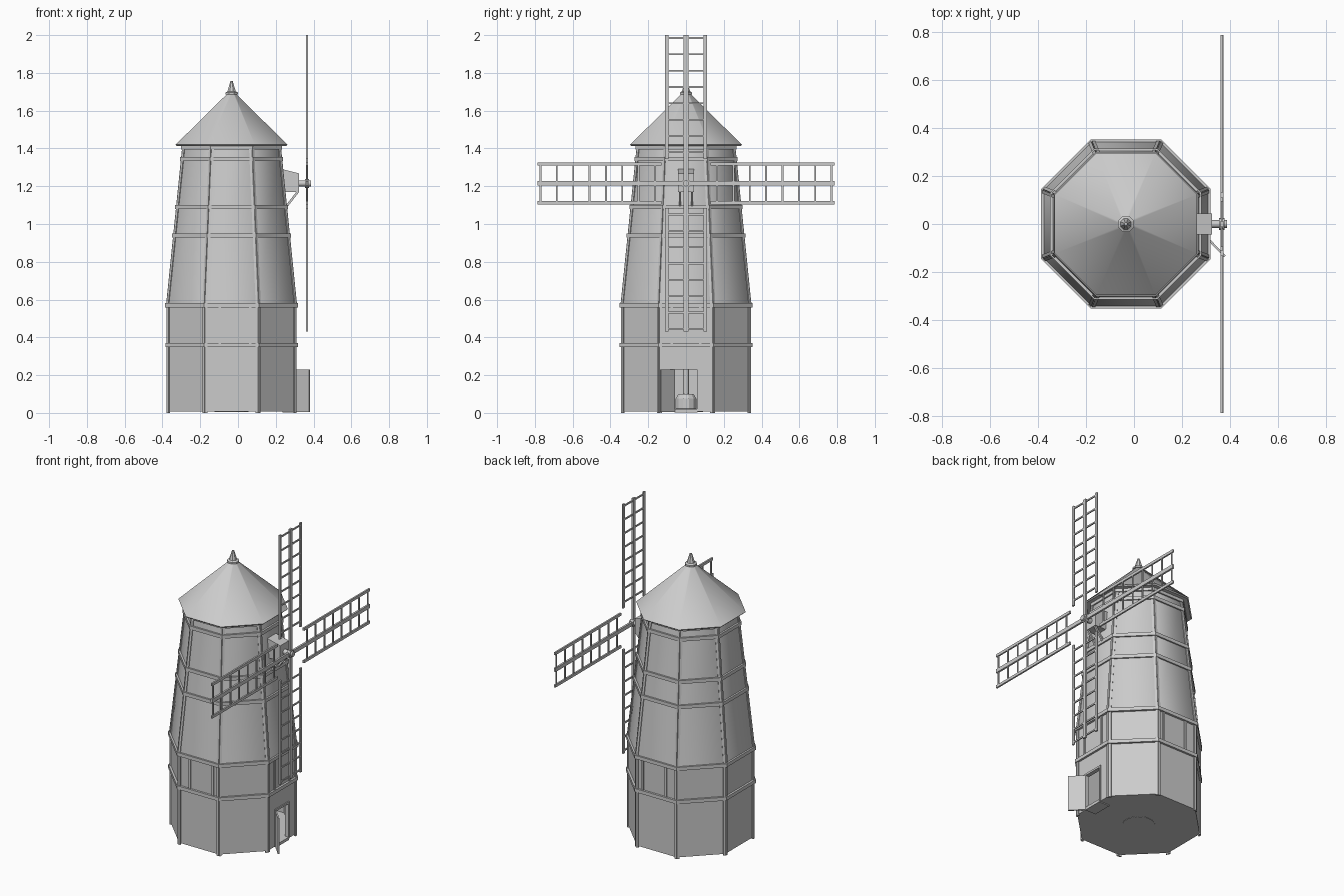
import bpy, bmesh, math
from mathutils import Vector, Matrix

if "Cube" in bpy.data.objects:
    bpy.data.objects.remove(bpy.data.objects["Cube"])

CX = -0.034                      # tower axis
AXLE_Z = 1.215
grey = bpy.data.materials.new("weathered grey")
grey.diffuse_color = (0.6, 0.6, 0.6, 1)
grey.use_nodes = True
grey.node_tree.nodes["Principled BSDF"].inputs["Base Color"].default_value = grey.diffuse_color


def finish(bm, name, smooth=None):
    bmesh.ops.recalc_face_normals(bm, faces=bm.faces)
    bmesh.ops.translate(bm, verts=bm.verts, vec=(CX, 0, 0))
    me = bpy.data.meshes.new(name)
    bm.to_mesh(me)
    bm.free()
    me.materials.append(grey)
    ob = bpy.data.objects.new(name, me)
    bpy.context.collection.objects.link(ob)
    if smooth:
        bpy.ops.object.select_all(action='DESELECT')
        ob.select_set(True)
        bpy.context.view_layer.objects.active = ob
        bpy.ops.object.shade_smooth_by_angle(angle=math.radians(smooth))
    return ob


def corner(a, z, k, n=8):
    """Corner k of an n-sided ring with apothem a, flats facing the axes."""
    t = math.tau * (k + 0.5) / n
    r = a / math.cos(math.pi / n)
    return Vector((r * math.cos(t), r * math.sin(t), z))


def loft(bm, profile, closed=False, n=8):
    """Join rings (apothem, z); closed makes a hollow ring, else ends are capped."""
    rings = [[bm.verts.new(corner(a, z, k, n)) for k in range(n)] for a, z in profile]
    pairs = list(zip(rings, rings[1:]))
    if closed:
        pairs.append((rings[-1], rings[0]))
    for lo, hi in pairs:
        for k in range(n):
            j = (k + 1) % n
            bm.faces.new((lo[k], lo[j], hi[j], hi[k]))
    if not closed:
        bm.faces.new(rings[0])
        bm.faces.new(rings[-1])


def beam(bm, p, q, width, depth, normal):
    """Box from p to q, depth measured along normal."""
    p, q = Vector(p), Vector(q)
    d = q - p
    zax = d.normalized()
    side = Vector(normal).cross(zax).normalized()
    nrm = zax.cross(side)
    rot = Matrix((side, nrm, zax)).transposed().to_4x4()
    m = Matrix.Translation((p + q) / 2) @ rot @ Matrix.Diagonal((width, depth, d.length, 1))
    bmesh.ops.create_cube(bm, size=1, matrix=m)


def box(bm, lo, hi):
    lo, hi = Vector(lo), Vector(hi)
    m = Matrix.Translation((lo + hi) / 2) @ Matrix.Diagonal((*(hi - lo), 1))
    bmesh.ops.create_cube(bm, size=1, matrix=m)


def upper_a(z):
    """Apothem of the tapering tower at height z."""
    return 0.342 - (z - 0.57) * 0.102


# Lower wall with doorway
bm = bmesh.new()
loft(bm, [(0.338, 0.008), (0.338, 0.57), (0.318, 0.57), (0.318, 0.008)], closed=True)
wall = finish(bm, "lower_wall")
bm = bmesh.new()
box(bm, (0.25, -0.06, 0.02), (0.45, 0.06, 0.23))
cutter = finish(bm, "doorway_cutter")
cutter.hide_render = True
mod = wall.modifiers.new("doorway", 'BOOLEAN')
mod.operation, mod.object, mod.solver = 'DIFFERENCE', cutter, 'EXACT'
bpy.context.view_layer.objects.active = wall
bpy.ops.object.modifier_apply(modifier=mod.name)
bpy.data.objects.remove(cutter)

# Floor
bm = bmesh.new()
loft(bm, [(0.33, 0.008), (0.33, 0.018)])
finish(bm, "floor")

# Tapering upper wall
bm = bmesh.new()
loft(bm, [(upper_a(0.565), 0.565), (upper_a(1.43), 1.43)])
finish(bm, "upper_wall", 50)

# Corner posts: a plank on each side of every corner
bm = bmesh.new()
for k in range(8):
    for side in (1, -1):
        t = math.tau * (k + (1 if side > 0 else 0)) / 8
        n = Vector((math.cos(t), math.sin(t), 0))
        tangent = Vector((-n.y, n.x, 0)) * side
        for a0, z0, a1, z1 in ((0.340, 0, 0.340, 0.57),
                               (upper_a(0.57), 0.57, upper_a(1.42), 1.42)):
            p = corner(a0, z0, k) + tangent * 0.007
            q = corner(a1, z1, k) + tangent * 0.007
            beam(bm, p, q, 0.014, 0.01, n)
finish(bm, "corner_posts")

# Horizontal bands
bm = bmesh.new()
for z, a in ((0.36, 0.341), (0.57, 0.342), (0.94, upper_a(0.94)),
             (1.09, upper_a(1.09)), (1.345, upper_a(1.345)), (1.405, upper_a(1.405))):
    h = 0.011
    loft(bm, [(a + 0.01, z - h), (a + 0.01, z + h), (a - 0.01, z + h), (a - 0.01, z - h)],
         closed=True)
finish(bm, "wall_bands")

# Studs between the two lower bands
bm = bmesh.new()
for s in (1, -1):
    for x in (-0.063, 0.098):
        beam(bm, (x, s * 0.340, 0.365), (x, s * 0.340, 0.565), 0.014, 0.01, (0, s, 0))
    beam(bm, (0.340, s * 0.075, 0.365), (0.340, s * 0.075, 0.565), 0.014, 0.01, (1, 0, 0))
finish(bm, "wall_studs")

# Roof and finial
bm = bmesh.new()
loft(bm, [(0.29, 1.413), (0.296, 1.42), (0.012, 1.70)])
finish(bm, "roof", 40)
bm = bmesh.new()
loft(bm, [(0.033, 1.686), (0.033, 1.696), (0.022, 1.702), (0.006, 1.757)])
finish(bm, "finial")

# Door frame, open door and step
bm = bmesh.new()
for s in (1, -1):
    beam(bm, (0.339, s * 0.064, 0.01), (0.339, s * 0.064, 0.24), 0.01, 0.01, (1, 0, 0))
beam(bm, (0.339, -0.069, 0.236), (0.339, 0.069, 0.236), 0.012, 0.01, (1, 0, 0))
finish(bm, "door_frame")
bm = bmesh.new()
beam(bm, (0.342, -0.062, 0.118), (0.412, -0.135, 0.118), 0.225, 0.009, (0.73, 0.70, 0))
finish(bm, "open_door")
bm = bmesh.new()
box(bm, (0.27, -0.062, 0.002), (0.345, 0.062, 0.02))
finish(bm, "door_sill")

# Millstone and shaft inside the tower
bm = bmesh.new()
loft(bm, [(0.09, 0.006), (0.09, 0.02), (0.055, 0.022), (0.055, 0.075), (0.04, 0.1),
          (0.016, 0.1), (0.016, 0.56)], n=12)
finish(bm, "millstone_and_shaft")

# Bearing box and its braces
bm = bmesh.new()
box(bm, (0.25, -0.043, 1.17), (0.358, 0.043, 1.268))
for v in bm.verts:
    if v.co.z > 1.2 and v.co.x < 0.3:
        v.co.z = 1.295
for s in (1, -1):
    beam(bm, (0.288, s * 0.032, 1.09), (0.352, s * 0.032, 1.172), 0.012, 0.012, (0, 1, 0))
finish(bm, "bearing_box")

# Axle and hub
bm = bmesh.new()
for r, x0, x1 in ((0.016, 0.35, 0.42), (0.024, 0.388, 0.41)):
    m = Matrix.Translation(((x0 + x1) / 2, 0, AXLE_Z)) @ Matrix.Rotation(math.pi / 2, 4, 'Y')
    bmesh.ops.create_cone(bm, cap_ends=True, segments=12, radius1=r, radius2=r,
                          depth=x1 - x0, matrix=m)
finish(bm, "axle", 40)

# Four lattice sails
X = 0.399
bm = bmesh.new()
for i in range(4):
    ang = i * math.pi / 2
    out = Vector((0, math.cos(ang), math.sin(ang)))
    side = Vector((0, -out.z, out.y))
    hub = Vector((X, 0, AXLE_Z))
    beam(bm, hub, hub + out * 0.785, 0.024, 0.012, (1, 0, 0))
    for s in (1, -1):
        off = hub + side * s * 0.102
        beam(bm, off + out * 0.13, off + out * 0.785, 0.017, 0.01, (1, 0, 0))
    for j in range(8):
        c = hub + out * (0.77 - 0.0865 * j)
        beam(bm, c - side * 0.102, c + side * 0.102, 0.009, 0.007, (1, 0, 0))
finish(bm, "sails")
